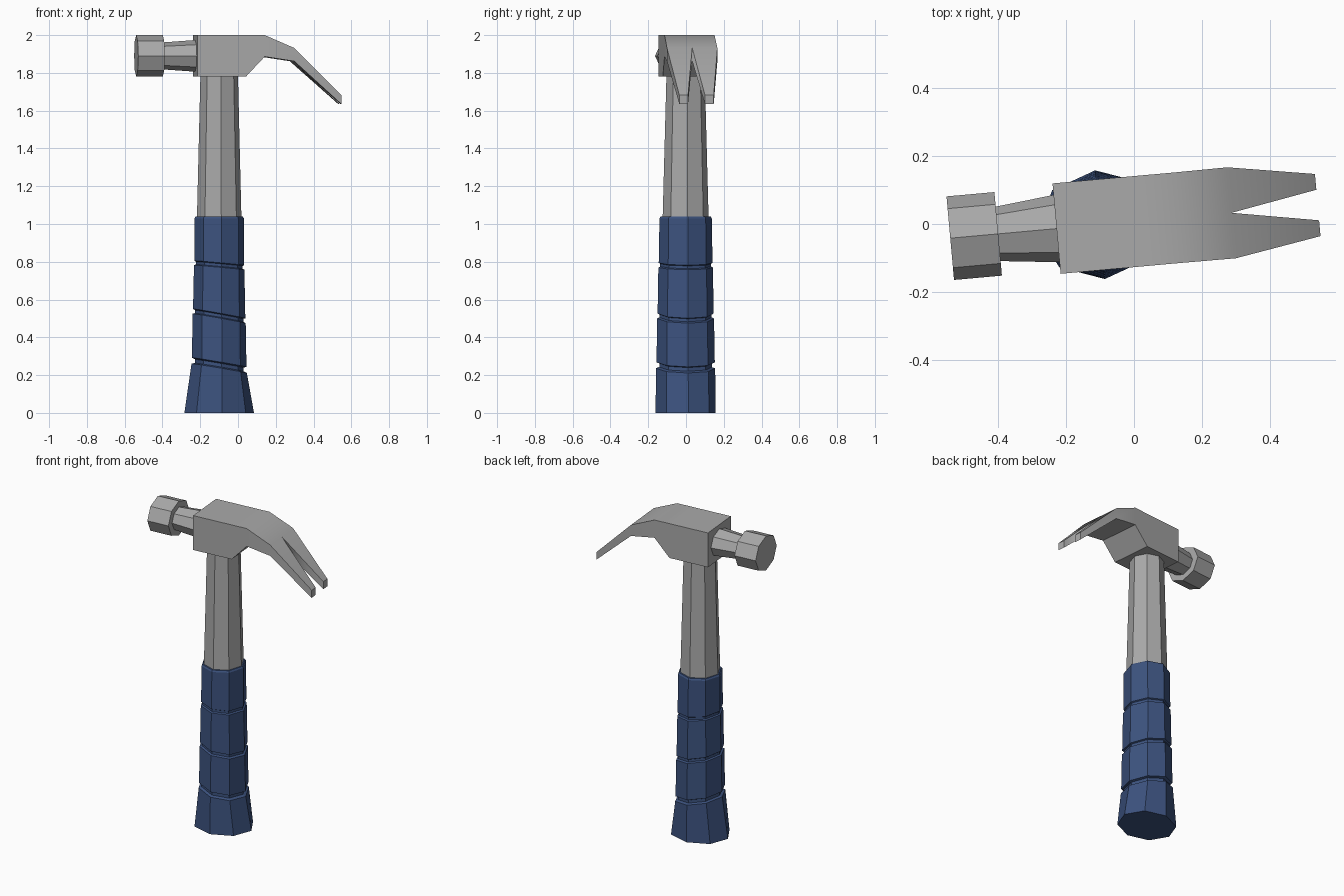
import bpy, bmesh, math
from mathutils import Matrix, Vector

if "Cube" in bpy.data.objects:
    bpy.data.objects.remove(bpy.data.objects["Cube"])

# The whole hammer is turned slightly about z
FRAME = Matrix.Translation((0, 0.007, 0)) @ Matrix.Rotation(math.radians(5.15), 4, 'Z')
STEEL = (0.4, 0.4, 0.4, 1)
BLUE = (0.045, 0.085, 0.21, 1)


def finish(name, bm, colour):
    bmesh.ops.recalc_face_normals(bm, faces=bm.faces)
    mesh = bpy.data.meshes.new(name)
    bm.to_mesh(mesh)
    bm.free()
    ob = bpy.data.objects.new(name, mesh)
    bpy.context.collection.objects.link(ob)
    ob.matrix_world = FRAME
    mat = bpy.data.materials.new(name + "_colour")
    mat.diffuse_color = colour
    mat.use_nodes = True
    mat.node_tree.nodes["Principled BSDF"].inputs["Base Color"].default_value = mat.diffuse_color
    mesh.materials.append(mat)
    return ob


def loft(name, rings, place, colour=STEEL):
    """Eight-sided loft; each ring is (distance, radius a, radius b, tilt)."""
    bm = bmesh.new()
    loops = []
    for d, a, b, tilt in rings:
        loop = []
        for i in range(8):
            t = i * math.pi / 4
            p, q = a * math.cos(t), b * math.sin(t)
            loop.append(bm.verts.new(place(p, q, d + tilt * p)))
        loops.append(loop)
    for lo, hi in zip(loops, loops[1:]):
        for i in range(8):
            j = (i + 1) % 8
            bm.faces.new((lo[i], lo[j], hi[j], hi[i]))
    bm.faces.new(loops[0])
    bm.faces.new(loops[-1])
    return finish(name, bm, colour)


def upright(p, q, d):
    return Vector((p - 0.1, q, d))


def sideways(p, q, d):
    return Vector((d, p, q + 1.89))


# Grip: flared foot, then segments parted by tilted grooves
grip = [(0, 0.185, 0.16, 0)]
grooves = [  # height, radii, depth, half gap, tilt
    (0.252, 0.147, 0.157, 0.018, 0.016, -0.17),
    (0.513, 0.141, 0.151, 0.013, 0.013, -0.18),
    (0.782, 0.134, 0.145, 0.010, 0.012, -0.09)]
for z, a, b, deep, gap, tilt in grooves:
    grip += [(z - gap, a, b, tilt), (z - gap * 0.6, a - deep, b - deep, tilt),
             (z + gap * 0.6, a - deep, b - deep, tilt), (z + gap, a - 0.002, b - 0.002, tilt)]
grip += [(1.03, 0.131, 0.139, 0), (1.04, 0.125, 0.133, 0)]
loft("grip", grip, upright, BLUE)

# Shaft
loft("shaft", [(1.0, 0.119, 0.123, 0), (1.82, 0.099, 0.101, 0)], upright)

# Neck and striking face
loft("neck", [(-0.42, 0.078, 0.07, 0), (-0.21, 0.101, 0.085, 0)], sideways)
loft("striking_face", [(-0.541, 0.123, 0.11, 0), (-0.4, 0.123, 0.11, 0)], sideways)

# Head block and split claw: one half lofted along x, then mirrored
stations = [  # x, top z, bottom z, inner y, outer y
    (-0.228, 2.0, 1.78, 0, 0.133),
    (0.03, 2.0, 1.78, 0, 0.133),
    (0.13, 2.0, 1.886, 0, 0.133),
    (0.287, 1.932, 1.862, 0, 0.134),
    (0.541, 1.683, 1.635, 0.045, 0.0915)]
bm = bmesh.new()
loops = [[bm.verts.new(p) for p in ((x, i, t), (x, o, t), (x, o, b), (x, i, b))]
         for x, t, b, i, o in stations]
for k, (lo, hi) in enumerate(zip(loops, loops[1:])):
    # the inner side is only closed along the prong
    for i in range(4 if k == 3 else 3):
        j = (i + 1) % 4
        bm.faces.new((lo[i], lo[j], hi[j], hi[i]))
bm.faces.new(loops[0])
bm.faces.new(loops[-1])
claw = finish("head_and_claw", bm, STEEL)
mirror = claw.modifiers.new("mirror", 'MIRROR')
mirror.use_axis = (False, True, False)

# Soft bends along the claw top, sharp edges elsewhere
bpy.context.view_layer.objects.active = claw
claw.select_set(True)
bpy.ops.object.shade_smooth_by_angle(angle=math.radians(30))
